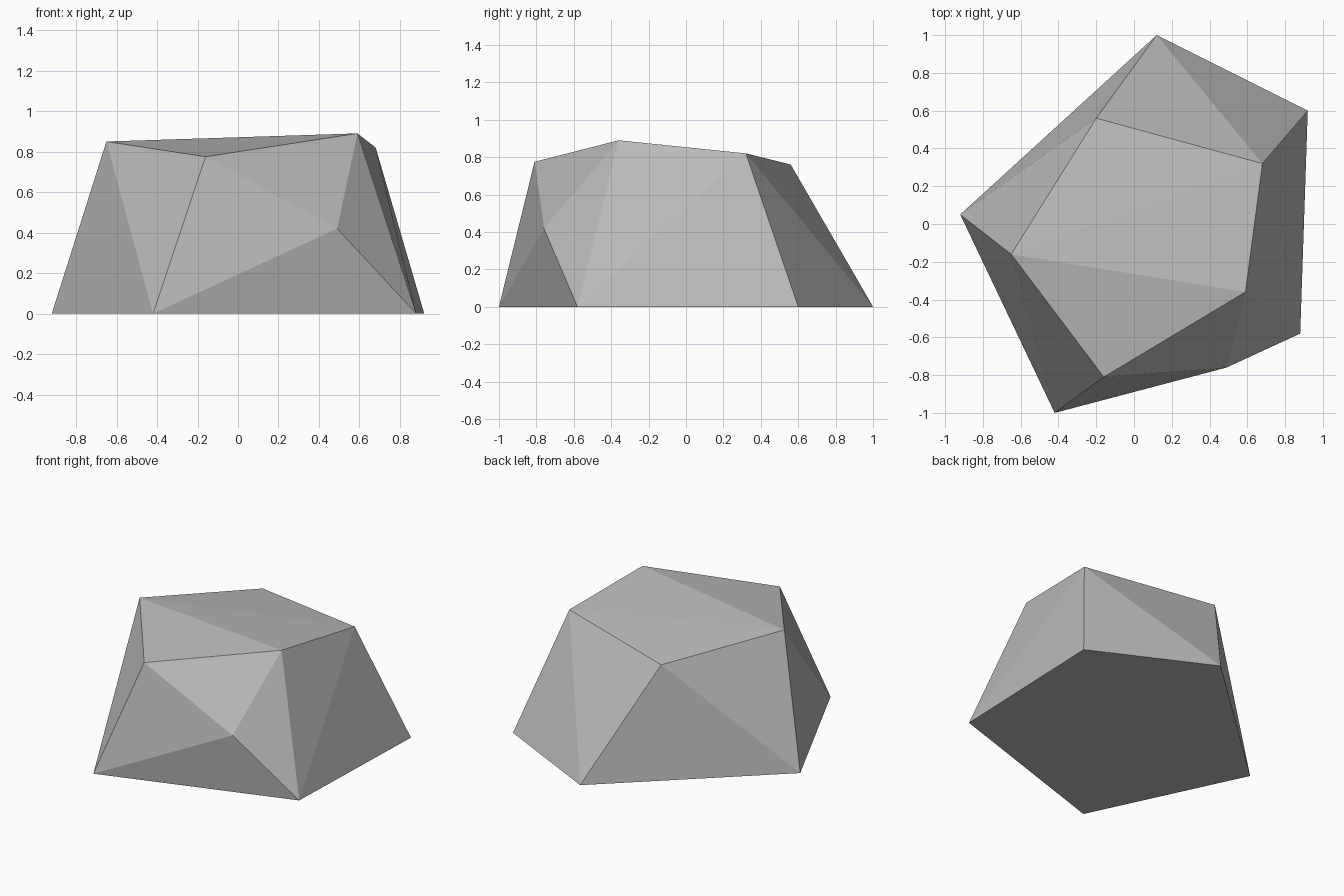
import bpy
import bmesh

cube = bpy.data.objects.get("Cube")
if cube:
    bpy.data.objects.remove(cube, do_unlink=True)

# Corners of the faceted boulder
ground_corners = [(-0.92, 0.05), (-0.42, -1.0), (0.88, -0.58), (0.92, 0.6), (0.12, 1.0)]
crown_corners = [(-0.65, -0.16, 0.85), (-0.16, -0.81, 0.775), (0.59, -0.36, 0.89),
                 (0.68, 0.32, 0.82), (-0.2, 0.56, 0.76)]
front_bulge = (0.49, -0.76, 0.42)

# Wrap the corners in a flat-faced convex shell
bm = bmesh.new()
for x, y in ground_corners:
    bm.verts.new((x, y, 0))
for corner in crown_corners + [front_bulge]:
    bm.verts.new(corner)
bmesh.ops.convex_hull(bm, input=bm.verts[:])
bmesh.ops.recalc_face_normals(bm, faces=bm.faces[:])
for face in bm.faces:
    face.smooth = False

mesh = bpy.data.meshes.new("rock")
bm.to_mesh(mesh)
bm.free()
rock = bpy.data.objects.new("rock", mesh)
bpy.context.collection.objects.link(rock)

# Plain stone colour
stone = bpy.data.materials.new("stone grey")
stone.use_nodes = True
colour = (0.5, 0.5, 0.5, 1)
stone.diffuse_color = colour
stone.node_tree.nodes["Principled BSDF"].inputs["Base Color"].default_value = colour
mesh.materials.append(stone)
